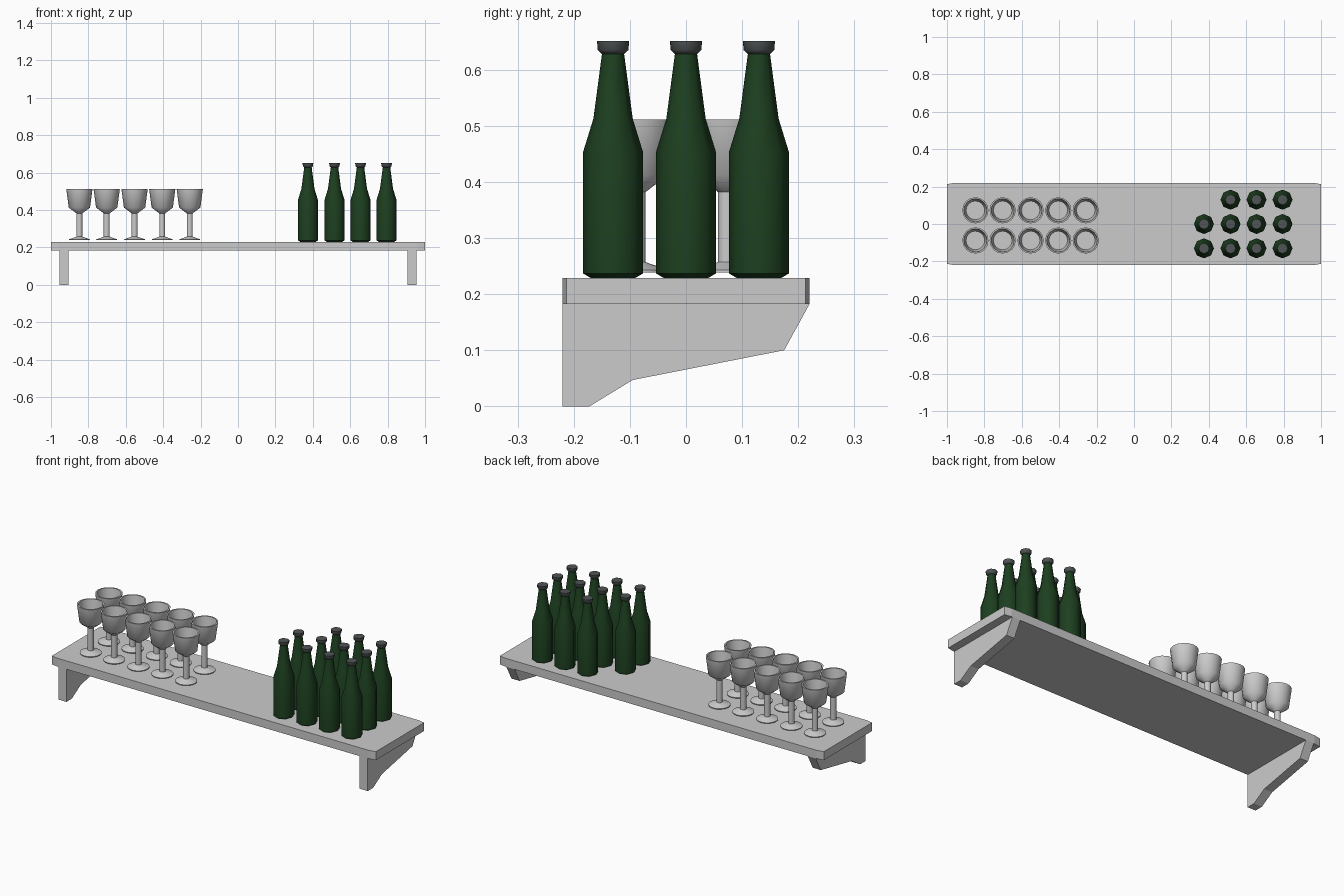
import bpy, bmesh, math

if "Cube" in bpy.data.objects:
    bpy.data.objects.remove(bpy.data.objects["Cube"])


def material(name, color):
    m = bpy.data.materials.new(name)
    m.diffuse_color = (*color, 1)
    m.use_nodes = True
    m.node_tree.nodes["Principled BSDF"].inputs["Base Color"].default_value = m.diffuse_color
    return m


def finish(name, bm, mat=None, loc=(0, 0, 0), smooth=False):
    bmesh.ops.recalc_face_normals(bm, faces=bm.faces)
    me = bpy.data.meshes.new(name)
    bm.to_mesh(me)
    bm.free()
    ob = bpy.data.objects.new(name, me)
    bpy.context.collection.objects.link(ob)
    ob.location = loc
    if mat:
        me.materials.append(mat)
    if smooth:
        bpy.ops.object.select_all(action='DESELECT')
        ob.select_set(True)
        bpy.context.view_layer.objects.active = ob
        bpy.ops.object.shade_smooth_by_angle(angle=math.radians(50))
    return ob


def prism(name, pts, depth):
    bm = bmesh.new()
    face = bm.faces.new([bm.verts.new(p) for p in pts])
    ext = bmesh.ops.extrude_face_region(bm, geom=[face])
    verts = [v for v in ext['geom'] if isinstance(v, bmesh.types.BMVert)]
    bmesh.ops.translate(bm, verts=verts, vec=depth)
    return finish(name, bm)


def lathe(name, profile, n, mat=None):
    # rings of n sides, closed at both ends
    bm = bmesh.new()
    rings = [[bm.verts.new((r * math.cos(2 * math.pi * i / n), r * math.sin(2 * math.pi * i / n), z))
              for i in range(n)] for r, z in profile]
    for a, b in zip(rings, rings[1:]):
        for i in range(n):
            j = (i + 1) % n
            bm.faces.new((a[i], a[j], b[j], b[i]))
    bm.faces.new(rings[0])
    bm.faces.new(rings[-1])
    return finish(name, bm, mat, smooth=True)


def place(ob, spots):
    for k, (x, y) in enumerate(spots):
        o = ob
        if k:
            o = ob.copy()
            bpy.context.collection.objects.link(o)
        o.location = (x, y, 0)


# shelf board with slightly clipped corners
prism("shelf_board", [(-1, -.213, .182), (-.96, -.22, .182), (.96, -.22, .182), (1, -.213, .182),
                      (1, .213, .182), (.96, .22, .182), (-.96, .22, .182), (-1, .213, .182)], (0, 0, .047))

# end brackets
side = [(-.22, 0), (-.172, 0), (-.095, .047), (.175, .1), (.22, .182), (-.22, .182)]
for name, x in (("left_bracket", -.955), ("right_bracket", .905)):
    prism(name, [(x, y, z) for y, z in side], (.05, 0, 0))

# goblets: foot, stem, cup and hollow inside
goblet = lathe("goblet", [(.056, .239), (.056, .243), (.016, .257), (.016, .382), (.057, .413),
                          (.07, .511), (.062, .511), (.05, .42)], 16)
place(goblet, [(x, y) for x in (-.848, -.702, -.553, -.405, -.258) for y in (-.088, .073)])

# bottles with caps, one corner spot left empty
green = material("bottle_green", (.012, .05, .014))
dark = material("cap_grey", (.08, .09, .09))
spots = [(x, y) for x in (.374, .516, .655, .794) for y in (-.13, 0, .13)]
spots.remove((.374, .13))
bottle = lathe("bottle", [(.04, .229), (.0535, .237), (.0535, .453), (.035, .513), (.0195, .63)], 8, green)
cap = lathe("bottle_cap", [(.02, .628), (.0275, .635), (.0285, .651)], 8, dark)
place(bottle, spots)
place(cap, spots)
